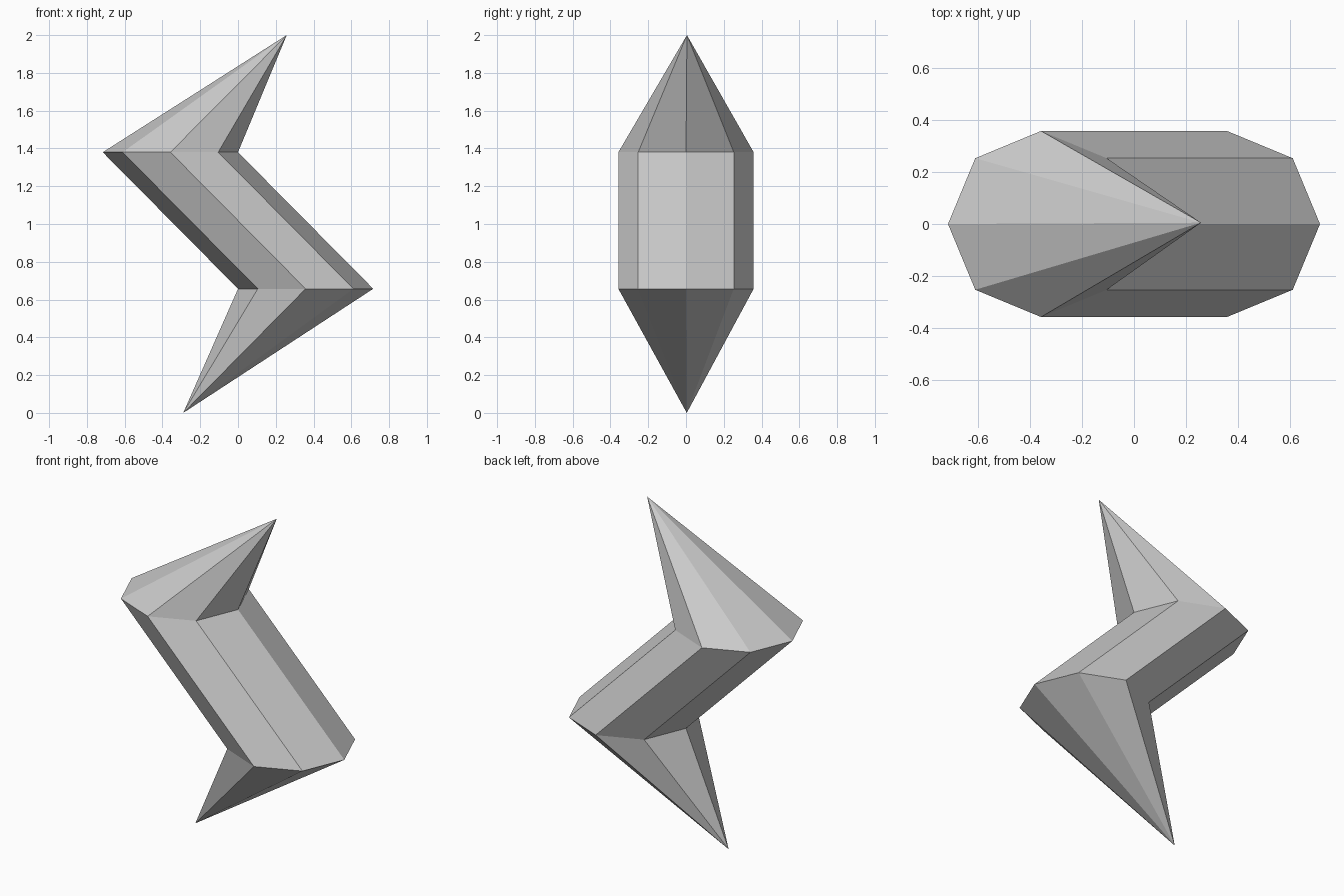
import bpy, bmesh
from math import cos, sin, pi

if "Cube" in bpy.data.objects:
    bpy.data.objects.remove(bpy.data.objects["Cube"])

SIDES, RADIUS = 8, 0.358


def ring(bm, x, z):
    return [bm.verts.new((x + RADIUS * cos(2 * pi * i / SIDES),
                          RADIUS * sin(2 * pi * i / SIDES), z)) for i in range(SIDES)]


bm = bmesh.new()
low, high = ring(bm, 0.358, 0.657), ring(bm, -0.358, 1.38)
bottom_tip = bm.verts.new((-0.29, 0.004, 0))
top_tip = bm.verts.new((0.258, 0.005, 2))

# Slanted octagonal shaft with a sheared spike on each end
for i in range(SIDES):
    j = (i + 1) % SIDES
    bm.faces.new((low[i], low[j], high[j], high[i]))
    bm.faces.new((high[i], high[j], top_tip))
    bm.faces.new((low[j], low[i], bottom_tip))

bmesh.ops.recalc_face_normals(bm, faces=bm.faces)
mesh = bpy.data.meshes.new("zigzag_bolt")
bm.to_mesh(mesh)
bm.free()
bpy.context.collection.objects.link(bpy.data.objects.new("zigzag_bolt", mesh))
